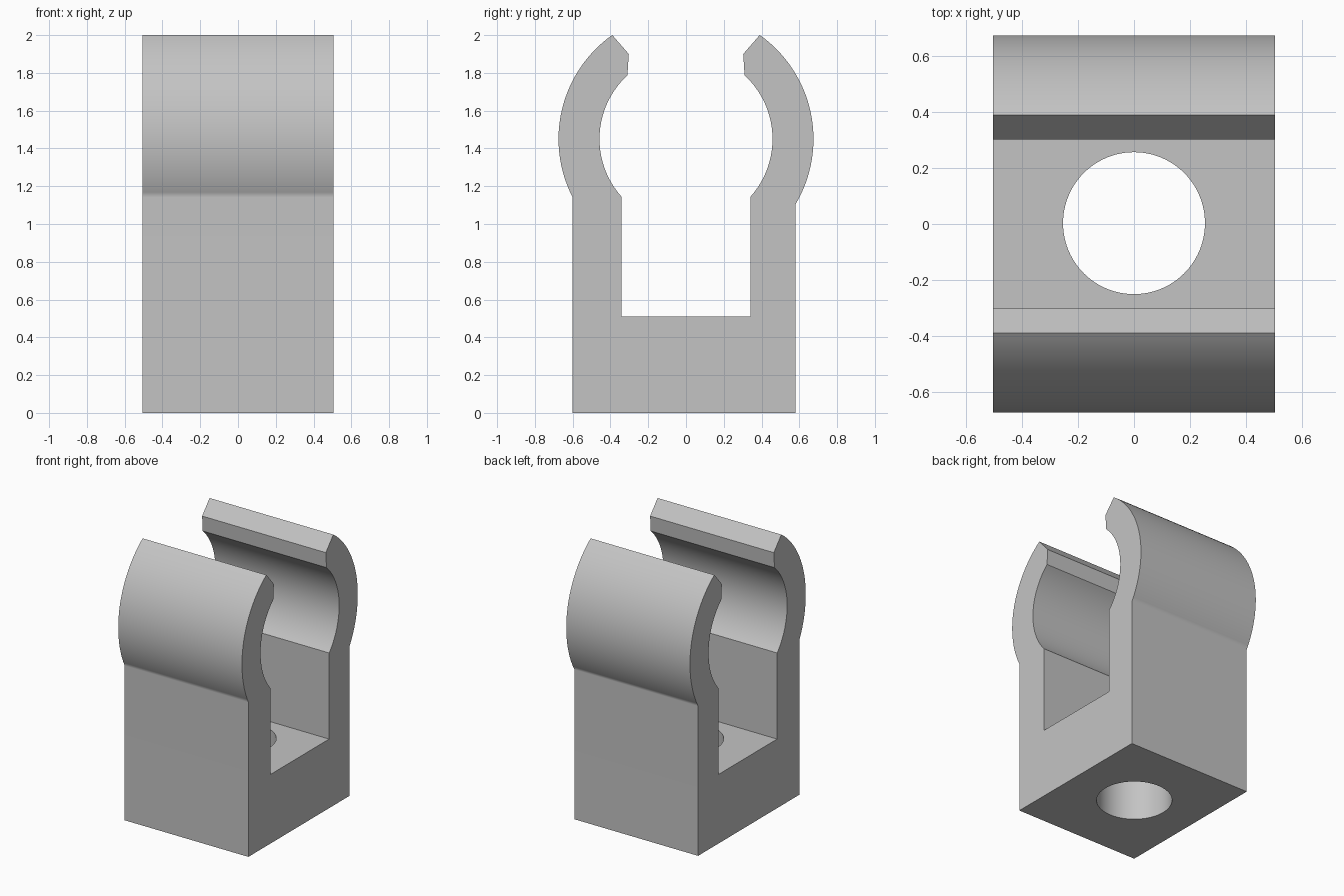
import bpy, bmesh
from math import asin, sqrt, sin, cos, pi

cube = bpy.data.objects.get("Cube")
if cube:
    bpy.data.objects.remove(cube, do_unlink=True)

HALF_WIDTH = 0.505
RING_Z = 1.45
OUTER, INNER = 0.675, 0.458
TIP_Y, TIP_Z = 0.39, 2.0


def arc(radius, z_from, z_to, side, steps=32):
    """Points on the clip ring between two heights, on the side given by its sign."""
    a, b = (asin((z - RING_Z) / radius) for z in (z_from, z_to))
    angles = [a + (b - a) * i / steps for i in range(steps + 1)]
    return [(side * radius * cos(t), RING_Z + radius * sin(t)) for t in angles]


def jaw(side, wall_y):
    """Half of the clip profile, from the outer foot to the slot floor."""
    wall_top = RING_Z - sqrt(OUTER ** 2 - wall_y ** 2)
    tip_top = RING_Z + sqrt(OUTER ** 2 - TIP_Y ** 2)
    points = [(side * wall_y, 0)]
    points += arc(OUTER, wall_top, tip_top, side)[:-1]
    points += [(side * TIP_Y, TIP_Z), (side * 0.303, 1.9)]
    points += arc(INNER, 1.787, 1.145, side)
    points.append((side * 0.341, 0.51))
    return points


# Grey plastic
grey = bpy.data.materials.new("light grey")
grey.use_nodes = True
colour = (0.55, 0.55, 0.55, 1)
grey.diffuse_color = colour
grey.node_tree.nodes["Principled BSDF"].inputs["Base Color"].default_value = colour

# Clip body: one profile extruded across the width
profile = jaw(1, 0.58) + jaw(-1, 0.6)[::-1]
bm = bmesh.new()
face = bm.faces.new([bm.verts.new((-HALF_WIDTH, y, z)) for y, z in profile])
result = bmesh.ops.extrude_face_region(bm, geom=[face])
moved = [v for v in result["geom"] if isinstance(v, bmesh.types.BMVert)]
bmesh.ops.translate(bm, vec=(2 * HALF_WIDTH, 0, 0), verts=moved)
bmesh.ops.recalc_face_normals(bm, faces=bm.faces)
mesh = bpy.data.meshes.new("clip_body")
bm.to_mesh(mesh)
bm.free()
mesh.materials.append(grey)
clip = bpy.data.objects.new("clip_body", mesh)
bpy.context.collection.objects.link(clip)

# Screw hole through the base
bpy.ops.mesh.primitive_cylinder_add(vertices=96, radius=0.254, depth=1, location=(0, 0.003, 0.3))
cutter = bpy.context.object
cutter.name = "hole_cutter"
cutter.hide_render = True
cutter.data.materials.append(grey)
hole = clip.modifiers.new("screw_hole", "BOOLEAN")
hole.operation = "DIFFERENCE"
hole.solver = "EXACT"
hole.object = cutter

bpy.ops.object.select_all(action="DESELECT")
clip.select_set(True)
bpy.context.view_layer.objects.active = clip
bpy.ops.object.modifier_apply(modifier=hole.name)
bpy.data.objects.remove(cutter, do_unlink=True)

# Smooth arcs, crisp corners, flat walls
bpy.ops.object.shade_smooth_by_angle(angle=35 * pi / 180)
weighted = clip.modifiers.new("flat_walls", "WEIGHTED_NORMAL")
weighted.keep_sharp = True
